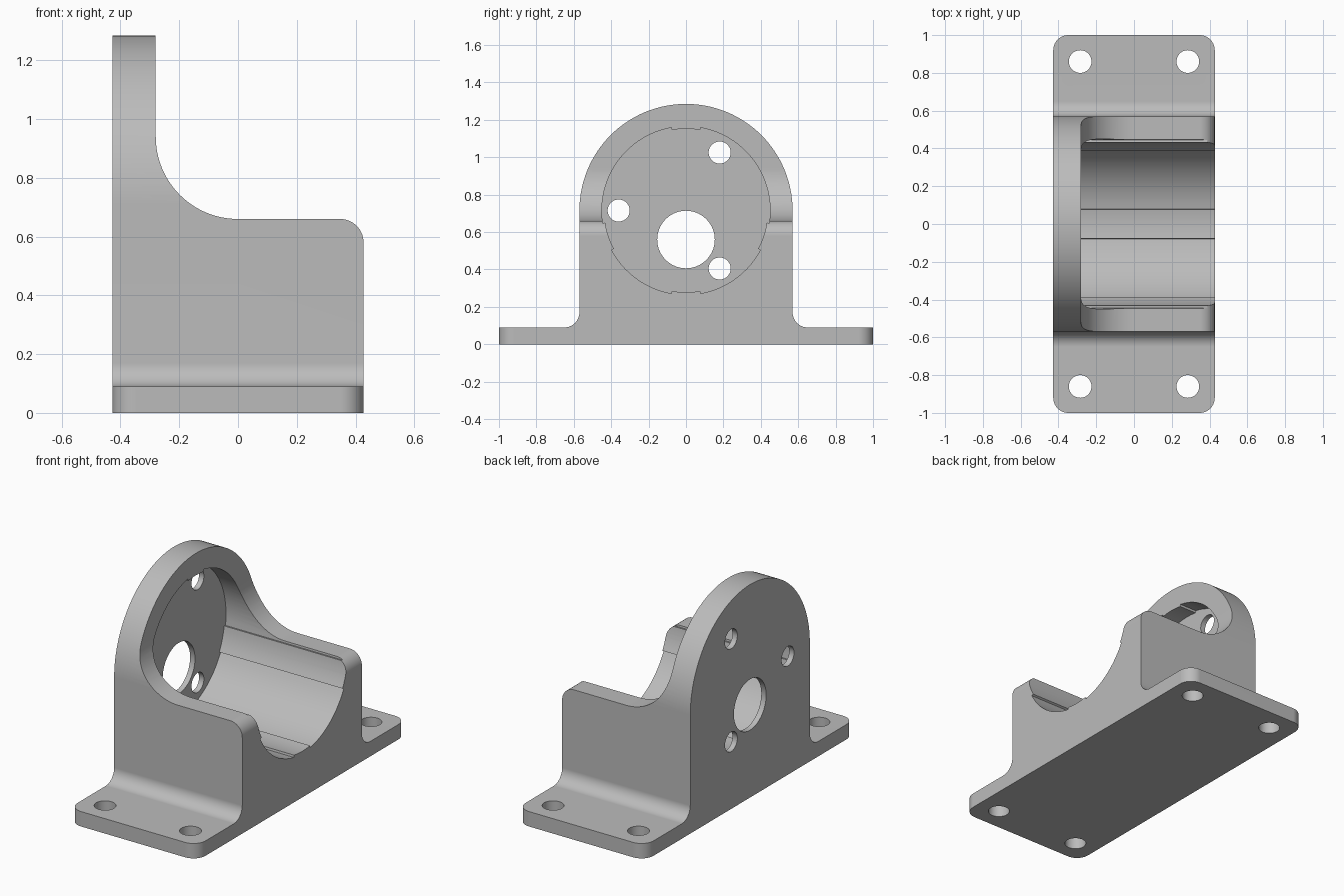
import bpy
import bmesh
from math import sin, cos, radians

cube = bpy.data.objects.get("Cube")
if cube:
    bpy.data.objects.remove(cube, do_unlink=True)

HALF_X, WALL_Y = 0.4275, 0.57
BASE_Z, FILLET = 0.09, 0.08
AXIS_Z, SHELF_Z = 0.715, 0.66
PLATE_X, RECESS_X, SWEEP = -0.28, -0.395, 0.28


def arc(cx, cy, r, start, end, steps=14):
    angles = [radians(start + (end - start) * i / steps) for i in range(steps + 1)]
    return [(cx + r * cos(a), cy + r * sin(a)) for a in angles]


def prism(name, outline, axis, low, high):
    """Extrude a closed 2D outline along one axis."""
    place = {"X": lambda u, v, w: (w, u, v),
             "Y": lambda u, v, w: (u, w, v),
             "Z": lambda u, v, w: (u, v, w)}[axis]
    bm = bmesh.new()
    rings = [[bm.verts.new(place(u, v, w)) for u, v in outline] for w in (low, high)]
    bm.faces.new(rings[0])
    bm.faces.new(rings[1])
    n = len(outline)
    for i in range(n):
        j = (i + 1) % n
        bm.faces.new((rings[0][i], rings[0][j], rings[1][j], rings[1][i]))
    bmesh.ops.recalc_face_normals(bm, faces=bm.faces)
    mesh = bpy.data.meshes.new(name)
    bm.to_mesh(mesh)
    bm.free()
    obj = bpy.data.objects.new(name, mesh)
    bpy.context.collection.objects.link(obj)
    return obj


def cut(target, tool, operation="DIFFERENCE"):
    bpy.context.view_layer.objects.active = target
    mod = target.modifiers.new("cut", "BOOLEAN")
    mod.operation, mod.solver, mod.object = operation, "EXACT", tool
    bpy.ops.object.modifier_apply(modifier=mod.name)
    bpy.data.objects.remove(tool, do_unlink=True)


def drill(target, axis, u, v, r, low, high):
    circle = arc(u, v, r, 0, 360, 40)[:-1]
    cut(target, prism("drill", circle, axis, low, high))


# Flanged arch outline, seen along the bore
right_side = [(1, 0), (1, BASE_Z)]
right_side += arc(WALL_Y + FILLET, BASE_Z + FILLET, FILLET, 270, 180)
right_side += arc(0, AXIS_Z, WALL_Y, 0, 90, 32)
outline = right_side + [(-y, z) for y, z in reversed(right_side[:-1])]
bracket = prism("motor_bracket", outline, "X", -0.5, 0.5)

# Rounded base corners, seen from above
r = FILLET
plan = []
for sx, sy, start in ((1, 1, 0), (-1, 1, 90), (-1, -1, 180), (1, -1, 270)):
    plan += arc(sx * (HALF_X - r), sy * (1 - r), r, start, start + 90)
cut(bracket, prism("plan_cutter", plan, "Z", -0.1, 1.5), "INTERSECT")

# Lowered cradle with a sweep up to the end plate
step = [(PLATE_X, 1.5)]
step += arc(PLATE_X + SWEEP, SHELF_Z + SWEEP, SWEEP, 180, 270, 24)
step += arc(HALF_X - r, SHELF_Z - r, r, 90, 0)
step += [(0.6, SHELF_Z - r), (0.6, 1.5)]
cut(bracket, prism("step_cutter", step, "Y", -0.8, 0.8))

# Bore with four shallow grip ribs
bore = []
for start, end, radius in ((-28, -8.5, 0.437), (-8.5, 80, 0.45), (80, 100, 0.437),
                           (100, 188.5, 0.45), (188.5, 208, 0.437), (208, 260, 0.45),
                           (260, 280, 0.437), (280, 332, 0.45)):
    bore += arc(0, AXIS_Z, radius, start, end, max(6, int((end - start) / 4)))
cut(bracket, prism("bore_cutter", bore, "X", RECESS_X, 0.6))

# Shaft hole and motor screw holes through the end plate
drill(bracket, "X", 0, 0.56, 0.154, -0.6, -0.3)
for y, z in ((0.18, 1.025), (-0.36, AXIS_Z), (0.18, 0.405)):
    drill(bracket, "X", y, z, 0.059, -0.6, -0.3)

# Mounting holes in the base flanges
for x in (-0.285, 0.285):
    for y in (-0.86, 0.86):
        drill(bracket, "Z", x, y, 0.06, -0.1, 0.3)

# Plain grey finish
grey = bpy.data.materials.new("plain_grey")
grey.use_nodes = True
colour = (0.5, 0.5, 0.5, 1)
grey.diffuse_color = colour
grey.node_tree.nodes["Principled BSDF"].inputs["Base Color"].default_value = colour
bracket.data.materials.clear()
bracket.data.materials.append(grey)

# Smooth curves, crisp edges and flat walls
bpy.ops.object.select_all(action="DESELECT")
bracket.select_set(True)
bpy.context.view_layer.objects.active = bracket
bpy.ops.object.shade_smooth_by_angle(angle=radians(25))
weighted = bracket.modifiers.new("flat_walls", "WEIGHTED_NORMAL")
weighted.keep_sharp = True
